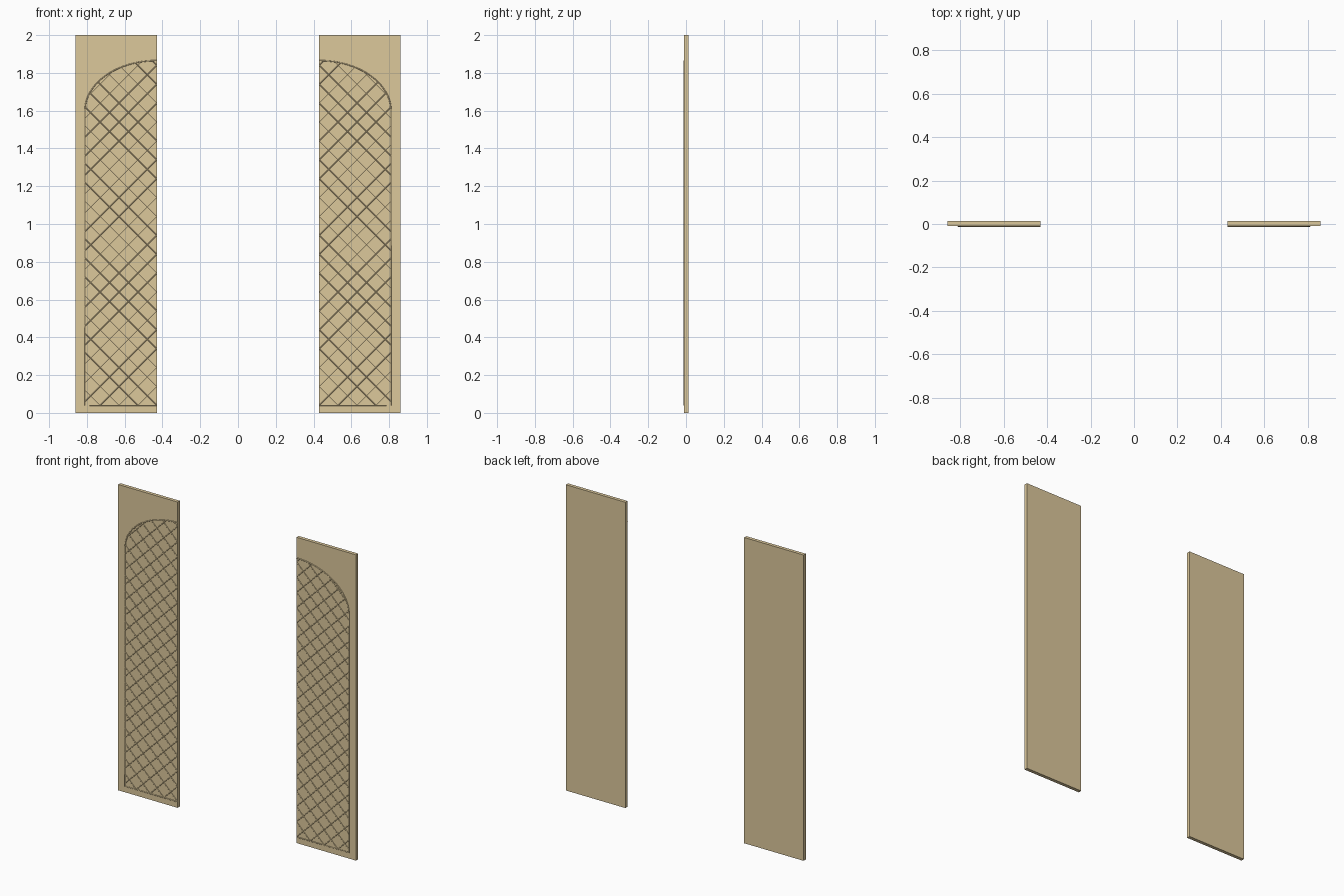
import bpy, math

if "Cube" in bpy.data.objects:
    bpy.data.objects.remove(bpy.data.objects["Cube"])

X_IN, X_OUT = 0.43, 0.86       # inner and outer panel edges
Y_FRONT, Y_BACK = -0.0095, 0.013
A, B = 0.38, 0.265             # arch half width and rise
Z_LOW, Z_SPRING = 0.04, 1.60

mat = bpy.data.materials.new("tan_paint")
mat.diffuse_color = (0.72, 0.58, 0.33, 1)
mat.use_nodes = True
mat.node_tree.nodes["Principled BSDF"].inputs["Base Color"].default_value = mat.diffuse_color


def arch(u):
    return Z_SPRING + B * math.sqrt(max(0, 1 - (u / A) ** 2))


def panel(name, s):
    bpy.ops.mesh.primitive_cube_add(
        size=1, location=(s * (X_IN + X_OUT) / 2, (Y_FRONT + Y_BACK) / 2, 1))
    o = bpy.context.object
    o.name = name
    o.scale = (X_OUT - X_IN, Y_BACK - Y_FRONT, 2)
    bpy.ops.object.transform_apply(location=False, rotation=False, scale=True)
    o.data.materials.append(mat)


def wires(name, s, paths, radius):
    cu = bpy.data.curves.new(name, 'CURVE')
    cu.dimensions = '3D'
    cu.bevel_depth = radius
    cu.bevel_resolution = 1
    cu.use_fill_caps = True
    for pts in paths:
        sp = cu.splines.new('POLY')
        sp.points.add(len(pts) - 1)
        for p, (u, z) in zip(sp.points, pts):
            p.co = (s * (X_IN + u), Y_FRONT, z, 1)
    cu.materials.append(mat)
    o = bpy.data.objects.new(name, cu)
    bpy.context.collection.objects.link(o)


# Raised border: bottom rail, outer side, quarter arch
border = [(0.002, Z_LOW), (A, Z_LOW)]
border += [(A * math.cos(t * math.pi / 48), Z_SPRING + B * math.sin(t * math.pi / 48))
           for t in range(25)]

# Diagonal lattice clipped to the area inside the border
STEP, SLOPE, N = 0.1, 1.0, 300
lattice = []
for k in (SLOPE, -SLOPE):
    for i in range(-6, 26):
        c = Z_LOW + i * STEP
        inside = []
        for j in range(N + 1):
            u = 0.002 + (A - 0.002) * j / N
            z = c + k * u
            if Z_LOW <= z <= arch(u):
                inside.append((u, z))
        if len(inside) > 4:
            lattice.append([inside[0], inside[-1]])

for side, s in (("left", -1), ("right", 1)):
    panel(side + "_panel", s)
    wires(side + "_border", s, [border], 0.0035)
    wires(side + "_lattice", s, lattice, 0.0028)
